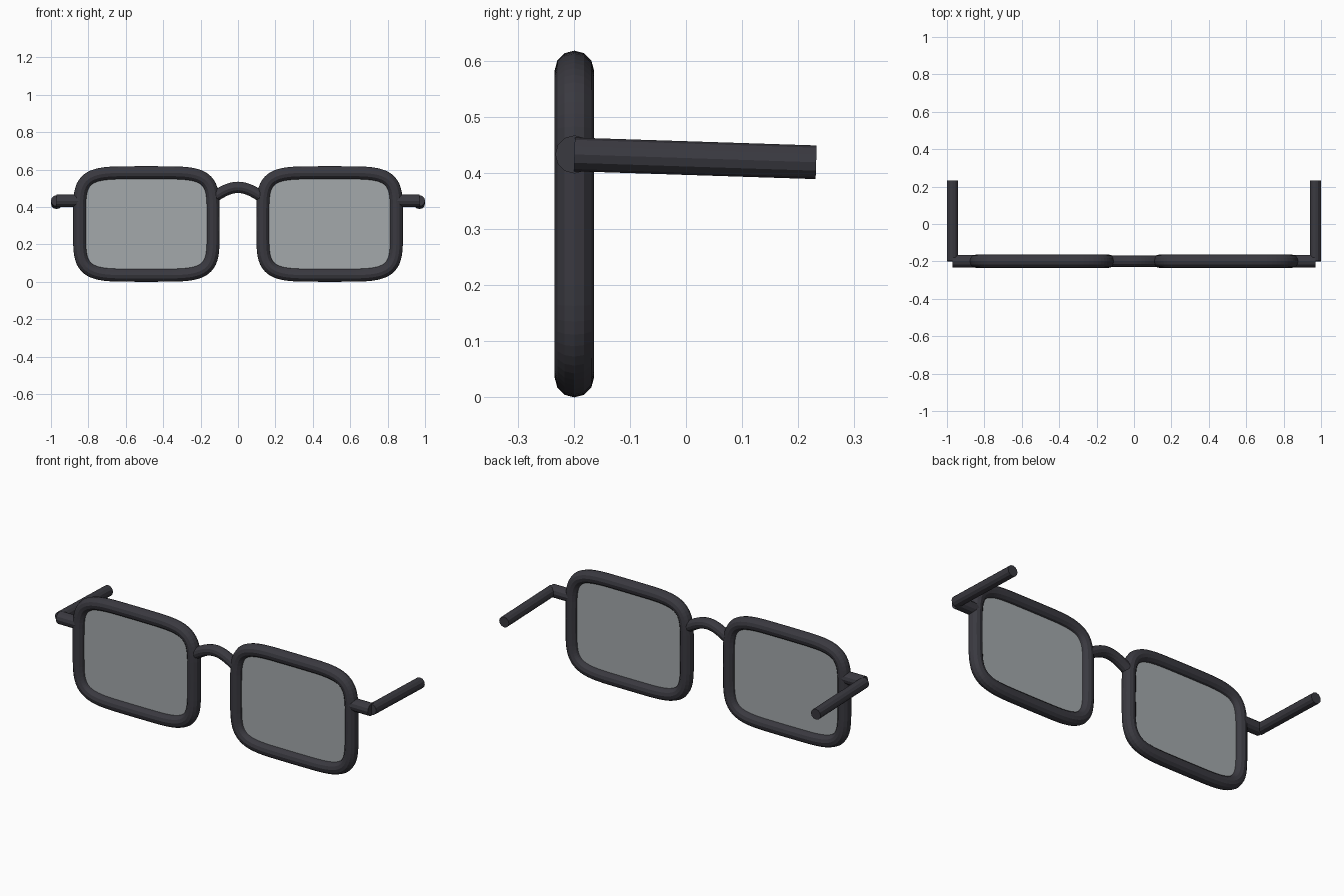
import bpy, bmesh, math
from mathutils import Vector

if "Cube" in bpy.data.objects:
    bpy.data.objects.remove(bpy.data.objects["Cube"])


def material(name, rgba):
    m = bpy.data.materials.new(name)
    m.diffuse_color = rgba
    m.use_nodes = True
    m.node_tree.nodes["Principled BSDF"].inputs["Base Color"].default_value = m.diffuse_color
    return m


FRAME = material("dark_frame", (0.042, 0.041, 0.051, 1.0))
LENS = material("grey_lens", (0.37, 0.395, 0.41, 1.0))
Y = -0.199      # plane of the front frame


def finish(name, bm, mat):
    bmesh.ops.recalc_face_normals(bm, faces=bm.faces[:])
    me = bpy.data.meshes.new(name)
    bm.to_mesh(me)
    bm.free()
    me.materials.append(mat)
    ob = bpy.data.objects.new(name, me)
    bpy.context.collection.objects.link(ob)
    return ob


def tube(name, pts, radius, sides, axis, closed=False):
    """Sweep a round section along a path lying in the plane normal to axis."""
    pts = [Vector(p) for p in pts]
    axis = Vector(axis)
    n = len(pts)
    bm = bmesh.new()
    rings = []
    for i, p in enumerate(pts):
        a = pts[(i - 1) % n] if closed else pts[max(i - 1, 0)]
        b = pts[(i + 1) % n] if closed else pts[min(i + 1, n - 1)]
        side = (b - a).normalized().cross(axis)
        rings.append([bm.verts.new(p + radius * (
            math.cos(k * math.tau / sides) * side +
            math.sin(k * math.tau / sides) * axis)) for k in range(sides)])
    for i in range(n if closed else n - 1):
        r, s = rings[i], rings[(i + 1) % n]
        for k in range(sides):
            j = (k + 1) % sides
            bm.faces.new((r[k], r[j], s[j], s[k]))
    if not closed:
        bm.faces.new(rings[0])
        bm.faces.new(rings[-1])
    return finish(name, bm, FRAME)


def outline(cx, hw, hh, y, n=5, count=64):
    """Rounded rectangle (superellipse) in the XZ plane."""
    out = []
    for i in range(count):
        c, s = math.cos(math.tau * i / count), math.sin(math.tau * i / count)
        out.append((cx + hw * math.copysign(abs(c) ** (2 / n), c), y,
                    0.309 + hh * math.copysign(abs(s) ** (2 / n), s)))
    return out


def lens(name, cx):
    bm = bmesh.new()
    face = bm.faces.new([bm.verts.new(p) for p in outline(cx, 0.34, 0.26, Y - 0.006)])
    ext = bmesh.ops.extrude_face_region(bm, geom=[face], use_keep_orig=True)
    moved = [v for v in ext["geom"] if isinstance(v, bmesh.types.BMVert)]
    bmesh.ops.translate(bm, verts=moved, vec=(0, 0.012, 0))
    return finish(name, bm, LENS)


for s, label in ((-1, "left"), (1, "right")):
    # rim and lens
    tube(label + "_rim", outline(s * 0.49, 0.357, 0.274, Y), 0.035, 12, (0, 1, 0), True)
    lens(label + "_lens", s * 0.49)
    # hinge stub and short temple arm
    tube(label + "_hinge", [(s * 0.85, Y, 0.433), (s * 0.97, Y, 0.433)], 0.034, 12, (0, 1, 0))
    tube(label + "_temple", [(s * 0.97, Y, 0.433), (s * 0.97, 0.232, 0.419)], 0.03, 12, (1, 0, 0))

# arched nose bridge
arch = [(-0.13 + 0.26 * i / 16, Y, 0.453 + 0.052 * math.sin(math.pi * i / 16)) for i in range(17)]
tube("bridge", arch, 0.03, 12, (0, 1, 0))
